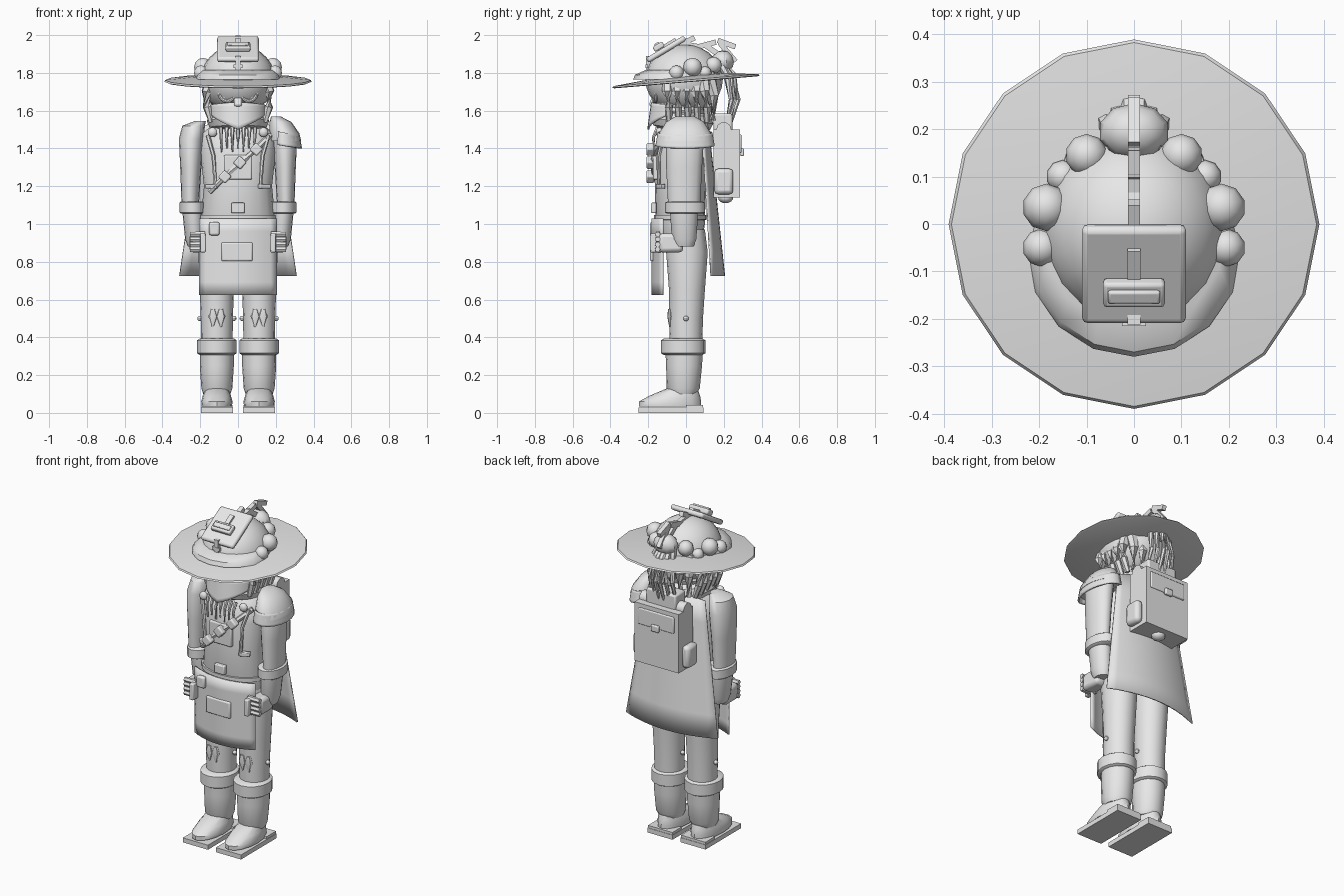
import bpy, bmesh, math
from math import sin, cos, pi, radians
from mathutils import Matrix, Vector, Euler

cube = bpy.data.objects.get("Cube")
if cube:
    bpy.data.objects.remove(cube, do_unlink=True)

grey = bpy.data.materials.new("plain_grey")
grey.use_nodes = True
grey.diffuse_color = (0.8, 0.8, 0.8, 1)
grey.node_tree.nodes["Principled BSDF"].inputs["Base Color"].default_value = (0.8, 0.8, 0.8, 1)


def add(name, bm, smooth=True, mods=()):
    """Turn a bmesh into a named, shaded object."""
    bmesh.ops.recalc_face_normals(bm, faces=bm.faces)
    me = bpy.data.meshes.new(name)
    bm.to_mesh(me)
    bm.free()
    me.materials.append(grey)
    ob = bpy.data.objects.new(name, me)
    bpy.context.collection.objects.link(ob)
    for kind, props in mods:
        m = ob.modifiers.new(kind.title(), kind)
        for k, v in props.items():
            setattr(m, k, v)
    if smooth:
        bpy.ops.object.select_all(action='DESELECT')
        ob.select_set(True)
        bpy.context.view_layer.objects.active = ob
        bpy.ops.object.shade_smooth_by_angle(angle=radians(40))
    return ob


def box(name, loc, size, rot=(0, 0, 0), bevel=0.0):
    bm = bmesh.new()
    mat = Matrix.LocRotScale(Vector(loc), Euler([radians(a) for a in rot]), Vector(size))
    bmesh.ops.create_cube(bm, size=1, matrix=mat)
    mods = [('BEVEL', dict(width=bevel, segments=2))] if bevel else []
    return add(name, bm, bevel > 0, mods)


def ball(name, loc, radii, seg=16, rings=10):
    bm = bmesh.new()
    mat = Matrix.LocRotScale(Vector(loc), None, Vector(radii))
    bmesh.ops.create_uvsphere(bm, u_segments=seg, v_segments=rings, radius=1, matrix=mat)
    return add(name, bm)


def loft(name, rings, n=16):
    """Capped stack of ellipses, each (x, y, z, radius x, radius y)."""
    bm = bmesh.new()
    loops = [[bm.verts.new((x + rx * cos(2 * pi * i / n), y + ry * sin(2 * pi * i / n), z))
              for i in range(n)] for x, y, z, rx, ry in rings]
    for a, b in zip(loops, loops[1:]):
        for i in range(n):
            j = (i + 1) % n
            bm.faces.new((a[i], a[j], b[j], b[i]))
    bm.faces.new(loops[0])
    bm.faces.new(loops[-1])
    return add(name, bm)


def band(name, x, y, z, rx, ry, h, n=16):
    """Rounded cuff or belt."""
    return loft(name, [(x, y, z + h * t, rx * k, ry * k)
                       for t, k in ((-.5, .88), (-.4, 1), (.4, 1), (.5, .88))], n)


def sheet(name, fn, nu=12, nv=6, thick=0.01):
    """Cloth surface over u in -1..1 and v in 0..1."""
    bm = bmesh.new()
    g = [[bm.verts.new(fn(2 * i / nu - 1, j / nv)) for i in range(nu + 1)] for j in range(nv + 1)]
    for j in range(nv):
        for i in range(nu):
            bm.faces.new((g[j][i], g[j][i + 1], g[j + 1][i + 1], g[j + 1][i]))
    return add(name, bm, True, [('SOLIDIFY', dict(thickness=thick, offset=0))])


def strand(name, pts, r, taper=0.35, n=6):
    """Tube through points, thinner at the far end."""
    bm = bmesh.new()
    pts = [Vector(p) for p in pts]
    loops = []
    for k, p in enumerate(pts):
        d = pts[min(k + 1, len(pts) - 1)] - pts[max(k - 1, 0)]
        q = d.to_track_quat('Z', 'Y')
        rad = r * (1 - (1 - taper) * k / (len(pts) - 1))
        loops.append([bm.verts.new(p + q @ Vector((rad * cos(2 * pi * i / n), rad * sin(2 * pi * i / n), 0)))
                      for i in range(n)])
    for a, b in zip(loops, loops[1:]):
        for i in range(n):
            bm.faces.new((a[i], a[(i + 1) % n], b[(i + 1) % n], b[i]))
    bm.faces.new(loops[0])
    bm.faces.new(loops[-1])
    return add(name, bm)


def hoop(name, loc, rx, ry, r, rot=(0, 0, 0), n=16):
    """Torus, flat in its own xy plane."""
    bm = bmesh.new()
    m = Matrix.LocRotScale(Vector(loc), Euler([radians(a) for a in rot]), None)
    g = [[bm.verts.new(m @ Vector(((rx + r * cos(b)) * cos(a), (ry + r * cos(b)) * sin(a), r * sin(b))))
          for b in [2 * pi * k / 8 for k in range(8)]] for a in [2 * pi * k / n for k in range(n)]]
    for i in range(n):
        for k in range(8):
            bm.faces.new((g[i][k], g[(i + 1) % n][k], g[(i + 1) % n][(k + 1) % 8], g[i][(k + 1) % 8]))
    return add(name, bm)


# Body
loft("torso", [(0, -.02, .88, .17, .1), (0, -.03, 1.0, .2, .13), (0, -.03, 1.2, .18, .135),
               (0, -.03, 1.38, .2, .14), (0, -.02, 1.48, .19, .12), (0, 0, 1.55, .1, .09)], 20)
loft("neck", [(0, 0, 1.5, .08, .08), (0, 0, 1.6, .08, .08)])
ball("head", (0, -.03, 1.67), (.135, .135, .16))
band("belt", 0, -.03, 1.035, .205, .14, .03, 20)
box("belt_buckle", (0, -.17, 1.085), (.07, .03, .055), bevel=.006)

for s, side in ((-1, "right"), (1, "left")):
    # Legs and boots
    x = .112 * s
    loft(side + "_leg", [(x, 0, .33, .083, .085), (x, 0, .5, .085, .09), (x, .005, .65, .09, .095),
                         (x, .005, .85, .098, .11), (x, 0, .97, .09, .1)])
    loft(side + "_boot_shaft", [(x, -.015, .1, .072, .07), (x, -.015, .13, .082, .088),
                                (x, -.01, .25, .09, .095), (x, -.01, .34, .09, .1)])
    band(side + "_boot_cuff", x, -.015, .35, .105, .118, .085)
    loft(side + "_boot_foot", [(x, -.085, .035, .08, .165), (x, -.085, .06, .083, .165),
                               (x, -.06, .09, .075, .135), (x, -.02, .13, .06, .08)])
    box(side + "_sole", (x, -.08, .014), (.17, .345, .028))
    box(side + "_heel", (x, .045, .028), (.165, .09, .03))
    for dx in (-.022, .022):
        loft(side + "_knee_patch", [(x + dx, -.085, .455, .004, .004), (x + dx * .9, -.085, .51, .026, .014),
                                    (x + dx, -.085, .55, .012, .01)], 8)
    for e in (-1, 1):
        ball(side + "_knee_stud", (x + e * .09, 0, .5), (.014, .014, .014), 8, 6)
    # Arms
    loft(side + "_arm", [(.2 * s, -.005, 1.545, .03, .04), (.235 * s, -.005, 1.52, .06, .08),
                         (.247 * s, -.005, 1.45, .066, .1), (.25 * s, -.01, 1.3, .056, .095),
                         (.253 * s, -.01, 1.1, .046, .085)])
    band(side + "_sleeve_cuff", .24 * s, -.005, 1.087, .07, .105, .065)
    loft(side + "_glove", [(.225 * s, -.01, .88, .04, .05), (.23 * s, -.01, .92, .05, .065),
                           (.24 * s, -.01, 1.07, .055, .075)])
    box(side + "_fist", (.215 * s, -.08, .9), (.085, .13, .1), bevel=.02)
    for k in range(4):
        strand(side + "_finger", [((.215 + e * .04) * s, -.15, .865 + .027 * k) for e in (-1, 0, 1)], .016, .9)
    box(side + "_grip", (.185 * s, -.15, .9), (.03, .08, .1), bevel=.006)
    # Chest details
    ball(side + "_chest_button", (.135 * s, -.14, 1.485), (.026, .02, .026), 10, 8)
    box(side + "_vest_flap", (.14 * s, -.135, 1.2), (.065, .025, .025), (0, 0, 25 * s), .004)
    strand(side + "_vest_seam", [(.16 * s, -.12, 1.47), (.13 * s, -.145, 1.36), (.12 * s, -.145, 1.2)], .012, .8)
    # Goggles and side hair
    hoop(side + "_goggle_rim", (.058 * s, -.165, 1.69), .04, .04, .01, (90, 0, 12 * s))
    ball(side + "_goggle_lens", (.058 * s, -.155, 1.69), (.038, .014, .038), 12, 8)
    for k in range(5):
        y = -.1 + .05 * k
        strand(side + "_hair_lock", [(.13 * s, y * .9, 1.79), (.165 * s, y, 1.7), (.165 * s, y + .01, 1.62),
                                     (.14 * s, y + .01, 1.54)], .034, .45)
    # Pods on the hat
    for px, py, pz, r in ((.185, .035, 1.83, .05), (.195, -.05, 1.8, .04), (.1, .145, 1.84, .045),
                          (.15, .1, 1.8, .035)):
        ball(side + "_hat_pod", (px * s, py, pz), (r, r, r), 10, 6)

# Left shoulder guard, two tiers
loft("shoulder_guard", [(.25, -.005, 1.44, .085, .145), (.245, -.005, 1.48, .08, .138),
                        (.225, -.005, 1.54, .058, .1), (.2, -.005, 1.57, .025, .05)]).name = "shoulder_guard_top"
sheet("shoulder_guard_skirt", lambda u, v: (.24 + (.082 + .012 * v) * cos(u * 1.9),
                                            -.005 + (.14 + .012 * v) * sin(u * 1.9), 1.47 - .07 * v + .03 * (1 - cos(u * 1.2))))

# Scarf and face cloth
hoop("scarf", (0, -.02, 1.545), .115, .115, .05, (-5, 0, 0))
hoop("scarf_upper_fold", (0, -.025, 1.6), .1, .1, .035, (4, 0, 0))
sheet("face_cloth", lambda u, v: (.15 * sin(1.3 * u), -.03 - (.15 + .02 * v) * cos(1.3 * u),
                                  1.645 - .015 * abs(u) - v * (.145 - .1 * abs(u))))
box("nose_ridge", (0, -.175, 1.645), (.04, .03, .05), (-20, 0, 0), .01)
for k in range(7):
    px = -.09 + .03 * k
    strand("chest_fringe", [(px, -.15, 1.51), (px, -.172, 1.46), (px * .95, -.172, 1.38 + .02 * (k % 2))], .012)

# Diagonal strap with square pouches
strand("chest_strap", [(-.15, -.13, 1.17), (-.07, -.165, 1.25), (.01, -.175, 1.32), (.1, -.16, 1.4), (.17, -.1, 1.47)],
       .015, 1)
for px, pz in ((-.07, 1.25), (.01, 1.325), (.097, 1.395)):
    box("strap_pouch", (px, -.19, pz), (.052, .04, .052), (0, 42, 0), .008)
box("chest_plate", (0, -.16, 1.3), (.15, .03, .13), bevel=.008)

# Apron
sheet("apron", lambda u, v: (.205 * u, -.178 + .055 * u * u, 1.03 - .405 * v))
box("apron_pocket", (-.005, -.18, .853), (.165, .02, .1), bevel=.008)
box("apron_small_pouch", (-.125, -.175, .975), (.055, .03, .07), bevel=.01)

# Cape and backpack
sheet("cape", lambda u, v: (u * (.19 + .12 * v), .115 + .088 * v - .07 * v * u * u - .03 * (1 - v) * u * u,
                            1.54 - .815 * v - .02 * (1 - v) * u * u), thick=.008)
box("backpack", (0, .215, 1.32), (.3, .14, .36))
box("backpack_flap", (0, .284, 1.425), (.24, .018, .1), bevel=.006)
box("backpack_flap_clasp", (0, .297, 1.38), (.05, .02, .04), bevel=.006)
box("backpack_top_pack", (0, .195, 1.535), (.2, .1, .1), bevel=.01)
strand("backpack_bedroll", [(-.15, .2, 1.5), (0, .2, 1.5), (.15, .2, 1.5)], .04, 1, 10)
ball("backpack_bottom_stud", (0, .21, 1.14), (.04, .04, .03), 10, 8)
for s in (-1, 1):
    box("backpack_side_pocket", (.165 * s, .2, 1.225), (.05, .1, .135), bevel=.02)

# Hat
brim = loft("hat_brim", [(0, 0, 0, .38, .38), (0, 0, .004, .391, .391), (0, 0, .012, .385, .385),
                         (0, 0, .032, .19, .19)])
brim.location.z = 1.75
brim.rotation_euler.x = radians(4.8)
loft("hat_peak", [(0, -.06, 1.765, .225, .22), (0, -.055, 1.79, .218, .215), (0, -.02, 1.815, .195, .195)])
ball("hat_dome", (0, -.01, 1.765), (.195, .205, .185), 20, 14)
ball("hat_back_pod", (0, .195, 1.86), (.075, .06, .06), 10, 6)
box("hat_plate", (0, -.105, 1.925), (.22, .235, .03), (31, 0, 0), .012)
box("hat_plate_slot", (0, -.145, 1.938), (.13, .06, .03), (31, 0, 0), .008)
box("hat_plate_slot_bar", (0, -.152, 1.95), (.11, .03, .02), (31, 0, 0), .005)
box("hat_plate_strap", (0, -.1, 1.948), (.028, .11, .02), (31, 0, 0))
box("hat_plate_post", (0, -.2, 1.85), (.028, .025, .08))
box("hat_post_clip", (0, -.208, 1.835), (.05, .015, .02))

# Crest plumes and trailing tail
for y, z, length, ang in ((.0, 1.965, .1, 25), (.03, 1.945, .08, -10), (.11, 1.95, .1, 15),
                          (.14, 1.92, .12, -35), (.215, 1.955, .1, -20), (.22, 1.91, .13, -50)):
    box("crest_plume", (0, y, z), (.026, length, .028), (ang, 0, 0))
for k in range(6):
    px = -.075 + .03 * k
    reach = .05 - .018 * abs(k - 2.5)
    strand("tail_strand", [(px * .5, .17, 1.87), (px * .8, .21 + reach, 1.79), (px, .235 + reach, 1.66),
                           (px * 1.1, .215 + reach * .6, 1.54)], .022, .4)
for k in range(5):
    px = -.12 + .06 * k
    strand("back_hair_lock", [(px, .12, 1.8), (px * 1.05, .15, 1.68), (px, .14, 1.55)], .035, .5)
